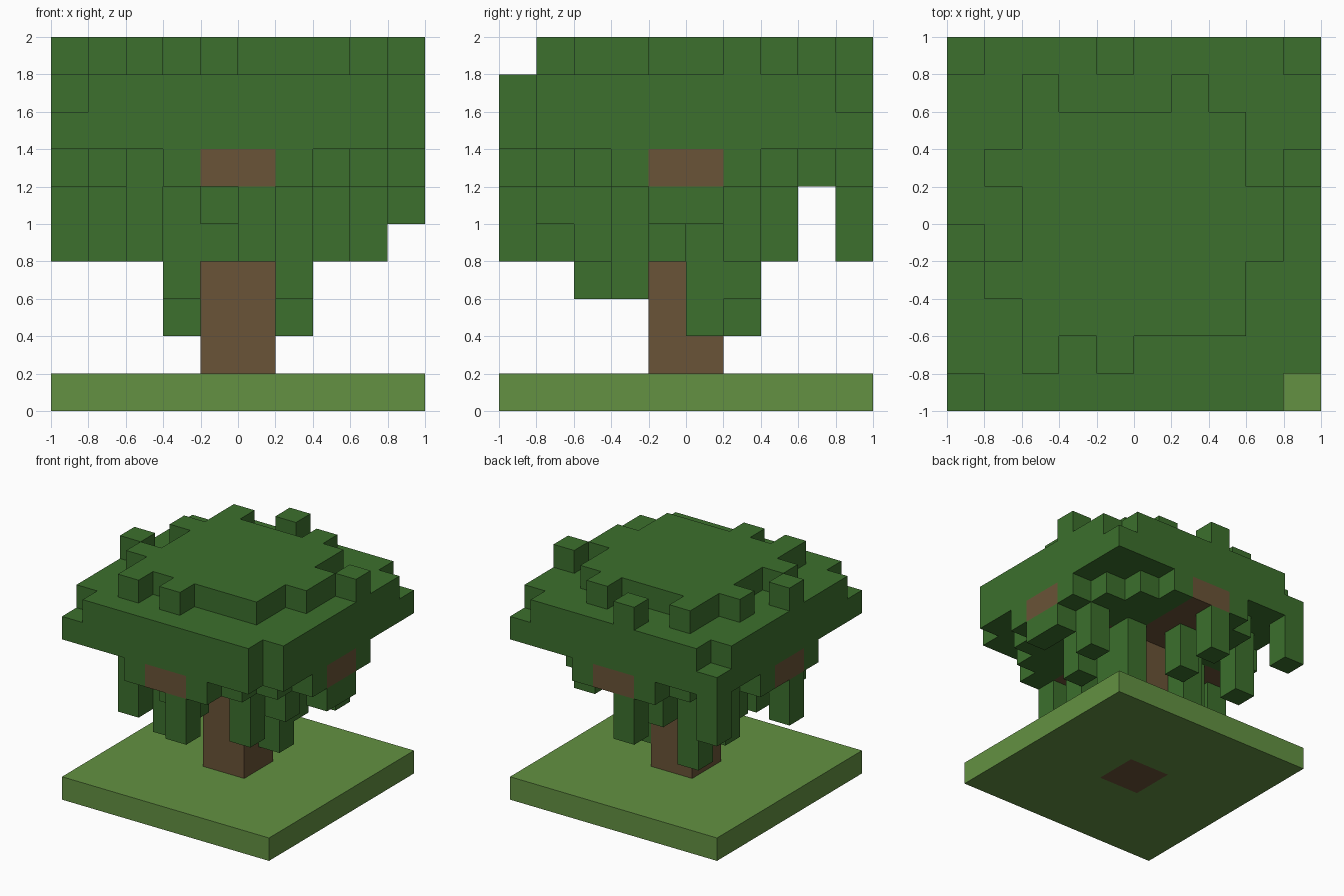
import bpy
import bmesh
from mathutils import Vector

cube = bpy.data.objects.get("Cube")
if cube:
    bpy.data.objects.remove(cube, do_unlink=True)

CELL = 0.2
N = 10


def material(name, rgb):
    m = bpy.data.materials.new(name)
    m.use_nodes = True
    m.diffuse_color = (*rgb, 1)
    m.node_tree.nodes["Principled BSDF"].inputs["Base Color"].default_value = (*rgb, 1)
    return m


leaf_green = material("leaf green", (0.045, 0.162, 0.026))
grass_green = material("grass green", (0.125, 0.283, 0.054))
bark_brown = material("bark brown", (0.144, 0.087, 0.038))


def block(xs, ys, zs):
    """Set of grid cells filling three ranges."""
    return {(i, j, k) for i in xs for j in ys for k in zs}


full = range(N)
mid = range(4, 6)

# Trunk with a cross of branches under the canopy
trunk = block(mid, mid, range(7)) | block(mid, full, [6]) | block(full, mid, [6])

# Square lawn around the foot of the trunk
lawn = block(full, full, [0]) - trunk

# Wide canopy slab, with lowered or missing corners
canopy = block(full, full, [7, 8])
canopy -= {(0, 0, 8), (0, 9, 8), (9, 9, 8)} | block([9], [0], [7, 8])

# Stepped octagonal layer of leaves between the branches
under_leaves = {(i, j, k) for i, j, k in block(full, full, [6])
                if abs(i - 4.5) + abs(j - 4.5) <= 6} - trunk

# Raised crown with loose tufts around it
crown = block(range(2, 8), range(2, 8), [9])
tufts = [(2, 8), (6, 8), (8, 4), (8, 5), (1, 3), (1, 6),
         (4, 1), (2, 1), (0, 4), (9, 6), (4, 9)]
crown |= {(i, j, 9) for i, j in tufts}

# Hanging strands, grouped by their lowest layer
strands = {
    5: [(4, 1), (9, 4), (9, 5), (0, 9)],
    4: [(5, 0), (4, 9), (0, 4), (2, 1), (8, 6), (1, 7),
        (4, 7), (7, 4), (4, 2), (2, 5)],
    3: [(3, 2), (6, 3), (6, 6)],
    2: [(6, 5), (3, 6)],
}
hanging = {(0, 9, 6)}
for low, spots in strands.items():
    for i, j in spots:
        hanging |= block([i], [j], range(low, 6))

parts = [
    ("lawn", lawn, grass_green),
    ("trunk_and_branches", trunk, bark_brown),
    ("canopy", canopy, leaf_green),
    ("under_leaves", under_leaves, leaf_green),
    ("crown", crown, leaf_green),
    ("hanging_strands", hanging, leaf_green),
]
solid = set().union(*(cells for _, cells, _ in parts))


def build(name, cells, mat):
    """Skin the cells with only the squares that face open air."""
    bm = bmesh.new()
    for cell in sorted(cells):
        centre = Vector(cell) + Vector((0.5, 0.5, 0.5))
        for axis in range(3):
            for sign in (-1, 1):
                n = Vector((0, 0, 0))
                n[axis] = sign
                if tuple(int(c + d) for c, d in zip(cell, n)) in solid:
                    continue
                u = Vector((0, 0, 0))
                u[(axis + 1) % 3] = 0.5
                v = n.cross(u)
                corners = [centre + n / 2 + d for d in (u + v, v - u, -u - v, u - v)]
                bm.faces.new([bm.verts.new((p - Vector((N / 2, N / 2, 0))) * CELL)
                              for p in corners])
    bmesh.ops.remove_doubles(bm, verts=bm.verts, dist=0.001)
    mesh = bpy.data.meshes.new(name)
    bm.to_mesh(mesh)
    bm.free()
    mesh.materials.append(mat)
    bpy.context.collection.objects.link(bpy.data.objects.new(name, mesh))


for part in parts:
    build(*part)
